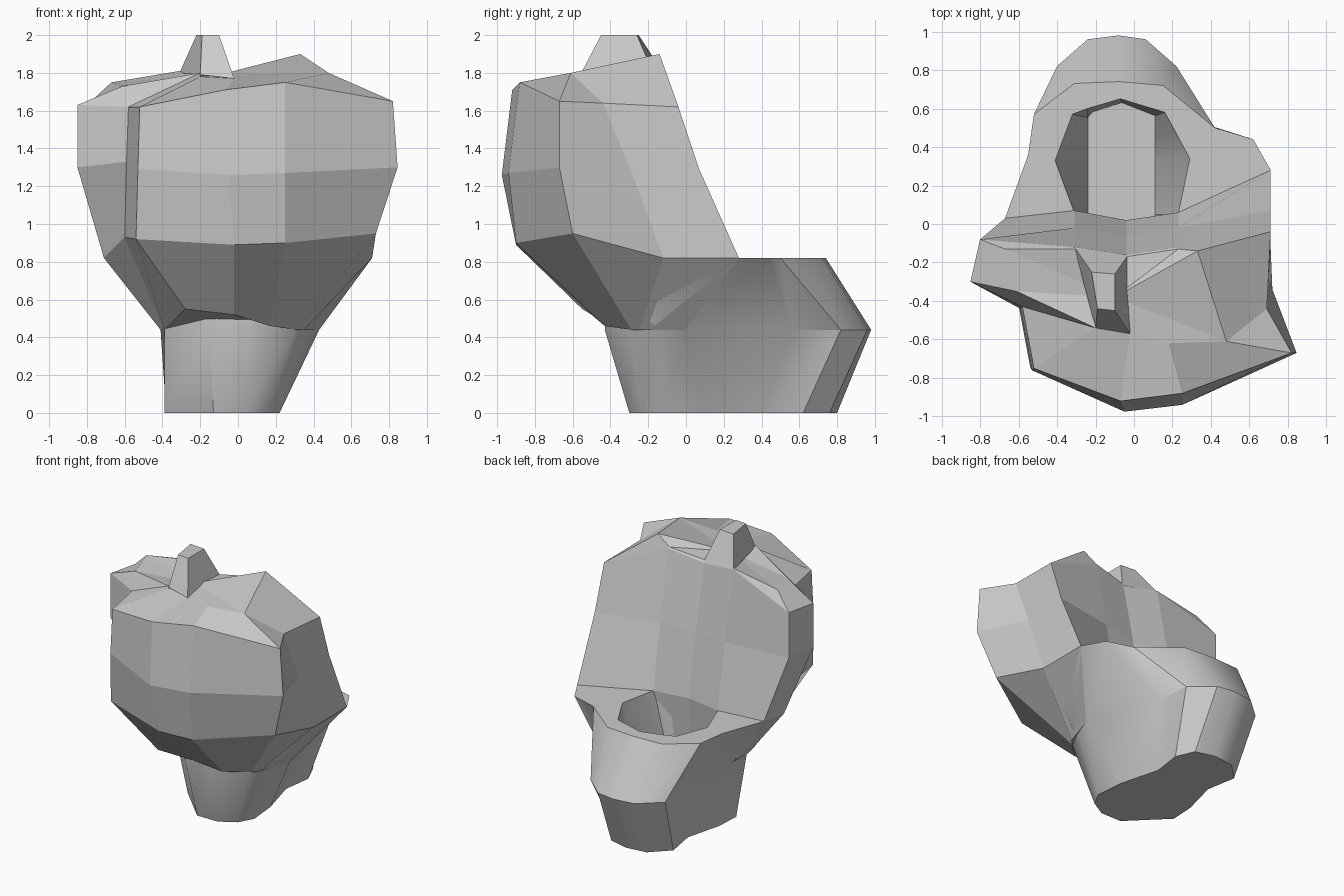
import bpy, bmesh


def flat(points, z):
    return [(x, y, z) for x, y in points]


def loft(name, rings, tip=None, smooth=None):
    """Skin equal-length closed rings, cap the bottom, close the top flat or to a tip."""
    bm = bmesh.new()
    rows = [[bm.verts.new(p) for p in r] for r in rings]
    n = len(rows[0])
    for a, b in zip(rows, rows[1:]):
        for i in range(n):
            j = (i + 1) % n
            bm.faces.new((a[i], a[j], b[j], b[i]))
    bm.faces.new(rows[0][::-1])
    if tip:
        t = bm.verts.new(tip)
        for i in range(n):
            bm.faces.new((rows[-1][i], rows[-1][(i + 1) % n], t))
    else:
        bm.faces.new(rows[-1])
    bmesh.ops.remove_doubles(bm, verts=bm.verts[:], dist=0.001)
    bmesh.ops.recalc_face_normals(bm, faces=bm.faces[:])
    mesh = bpy.data.meshes.new(name)
    bm.to_mesh(mesh)
    bm.free()
    ob = bpy.data.objects.new(name, mesh)
    bpy.context.collection.objects.link(ob)
    if smooth:
        bpy.ops.object.select_all(action='DESELECT')
        ob.select_set(True)
        bpy.context.view_layer.objects.active = ob
        bpy.ops.object.shade_smooth_by_angle(angle=smooth)
    return ob


# Flared stem with a rear lobe and a pocket sunk in its ledge
foot = [(-.13, -.3), (.04, -.3), (.16, -.23), (.22, -.12), (.2, .1), (.12, .4), (.15, .62),
        (.09, .76), (-.06, .8), (-.22, .78), (-.35, .65), (-.31, .42), (-.38, .15), (-.39, -.04)]
waist = [(-.15, -.41), (.08, -.43), (.3, -.3), (.37, -.17), (.43, 0), (.24, .56), (.22, .82),
         (.06, .96), (-.08, .98), (-.24, .96), (-.4, .82), (-.39, .5), (-.41, .05), (-.39, -.17)]
ledge = [(-.28, -.3), (.1, -.4), (.4, -.25), (.68, -.12), (.71, .28), (.62, .44), (.42, .5),
         (.15, .72), (-.08, .74), (-.31, .73), (-.52, .57), (-.55, .36), (-.67, .03), (-.69, -.13)]
pocket = [(-.24, 0), (-.1, -.01), (0, -.01), (.1, 0), (.23, .05), (.29, .34), (.22, .47),
          (.16, .58), (-.07, .65), (-.24, .6), (-.32, .57), (-.41, .33), (-.31, .06), (-.28, .02)]
floor = [(max(-.24, min(.11, x * .9)), y * .97) for x, y in pocket]
loft("stem", [flat(foot, 0), flat(waist, .44), flat(ledge, .82),
              flat(pocket, .82), flat(floor, .34)], smooth=0.6)

# Upper body: base, lower ring, middle, shoulder ring, inner top ring
base = [(-.28, -.55, .55), (-.02, -.5, .52), (.17, -.43, .46)] + flat(
    [(.31, -.29), (.35, -.25), (.43, 0), (.23, .01), (-.04, 0), (-.31, .01),
     (-.41, 0), (-.41, -.15), (-.39, -.25)], .44)
lower = [(-.54, -.74, .92), (-.02, -.9, .89), (.25, -.9, .9), (.73, -.6, .95),
         (.71, -.12, .82), (.71, .28, .82), (.23, .06, .82), (-.04, .02, .82),
         (-.31, .07, .82), (-.67, .03, .82), (-.71, -.15, .82), (-.6, -.42, .93)]
middle = [(-.53, -.76, 1.29), (-.05, -.975, 1.26), (.25, -.94, 1.27), (.845, -.67, 1.3),
          (.7, -.29, 1.28), (.71, .07, 1.29), (.23, -.02, 1.3), (-.04, -.06, 1.3),
          (-.31, -.02, 1.3), (-.8, -.08, 1.29), (-.85, -.3, 1.3), (-.59, -.44, 1.33)]
shoulder = [(-.52, -.75, 1.62), (-.07, -.92, 1.71), (.25, -.88, 1.75), (.82, -.67, 1.65),
            (.69, -.44, 1.64), (.71, -.04, 1.62), (.23, -.12, 1.82), (-.04, -.16, 1.77),
            (-.31, -.12, 1.81), (-.8, -.08, 1.63), (-.85, -.3, 1.63), (-.58, -.43, 1.62)]
crown = [(-.2, -.54, 1.78), (-.02, -.57, 1.77), (.18, -.62, 1.78), (.48, -.61, 1.8),
         (.48, -.61, 1.8), (.33, -.14, 1.9), (.23, -.13, 1.83), (-.04, -.17, 1.79),
         (-.31, -.13, 1.81), (-.67, -.13, 1.75), (-.61, -.35, 1.73), (-.2, -.54, 1.8)]
loft("upper_body", [base, lower, middle, shoulder, crown], tip=(-.1, -.38, 1.79))

# Tapered peak on top
loft("peak", [
    [(-.31, -.12, 1.8), (-.03, -.16, 1.77), (-.02, -.57, 1.77), (-.2, -.54, 1.79)],
    [(-.22, -.25, 2), (-.1, -.26, 2), (-.1, -.45, 2), (-.19, -.44, 2)]])
